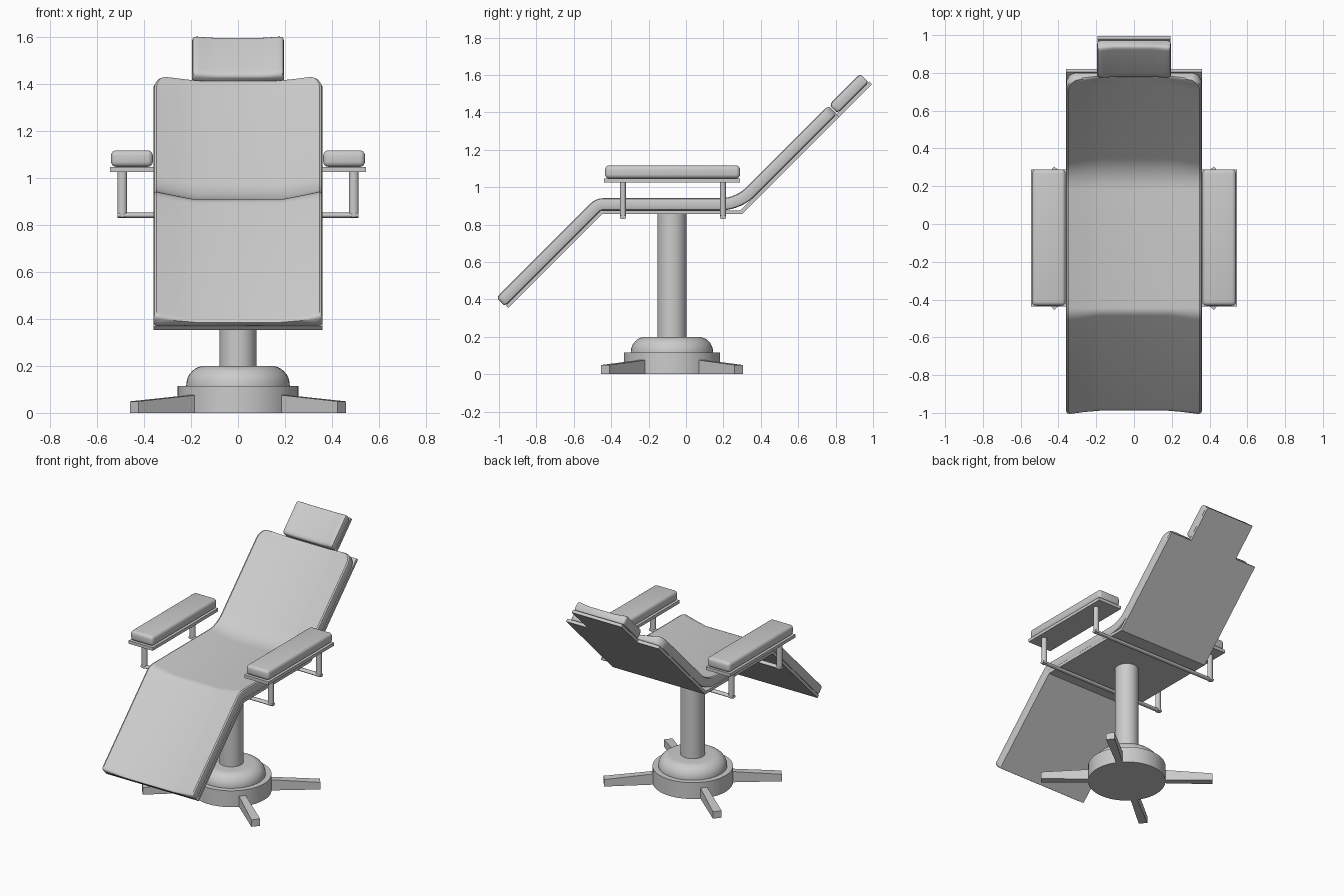
import bpy, bmesh
from math import sin, cos, tan, pi, radians
from mathutils import Matrix, Vector

if "Cube" in bpy.data.objects:
    bpy.data.objects.remove(bpy.data.objects["Cube"])

Q = pi / 4                      # foot and back panels both slope 45 degrees
S = sin(Q)
F = (-0.447, 0.856)             # underside corner seat/foot (y, z)
B = (0.30, 0.856)               # underside corner seat/back
CY = -0.075                     # pedestal centre in y


def finish(name, bm, smooth=True):
    bmesh.ops.recalc_face_normals(bm, faces=bm.faces[:])
    me = bpy.data.meshes.new(name)
    bm.to_mesh(me)
    bm.free()
    ob = bpy.data.objects.new(name, me)
    bpy.context.collection.objects.link(ob)
    if smooth:
        bpy.ops.object.select_all(action='DESELECT')
        ob.select_set(True)
        bpy.context.view_layer.objects.active = ob
        bpy.ops.object.shade_smooth_by_angle(angle=radians(35))
    return ob


def loft(name, rings, smooth=True):
    """Skin closed rings of points and cap both ends."""
    bm = bmesh.new()
    vs = [[bm.verts.new(p) for p in r] for r in rings]
    n = len(vs[0])
    for a, b in zip(vs, vs[1:]):
        for i in range(n):
            j = (i + 1) % n
            bm.faces.new((a[i], a[j], b[j], b[i]))
    bm.faces.new(vs[0])
    bm.faces.new(vs[-1])
    return finish(name, bm, smooth)


def prism(name, outline, w):
    return loft(name, [[(x, y, z) for y, z in outline] for x in (-w, w)], False)


def box(name, lo, hi, bevel=0.0):
    bm = bmesh.new()
    bmesh.ops.create_cube(bm, size=1)
    for v in bm.verts:
        v.co = [(l + h) / 2 + c * (h - l) for c, l, h in zip(v.co, lo, hi)]
    if bevel:
        bmesh.ops.bevel(bm, geom=bm.edges[:], offset=bevel, segments=4,
                        profile=0.5, affect='EDGES')
    return finish(name, bm, bevel > 0)


def lathe(name, profile, n=48):
    return loft(name, [[(r * cos(2 * pi * i / n), CY + r * sin(2 * pi * i / n), z)
                        for i in range(n)] for r, z in profile])


def at(corner, along, t, sgn=1):
    """Point on a sloped panel: distance along it and height above its underside."""
    return (corner[0] + S * (sgn * along - t), corner[1] + S * (sgn * along + t))


def section(w, edge, dip):
    """Cushion cross-section with raised sides and a lower middle."""
    half = [(w * 0.5, dip), (w * 0.7, dip + (edge - dip) * 0.4),
            (w - 0.03, edge - (edge - dip) * 0.12), (w - 0.013, edge),
            (w - 0.004, edge - 0.004), (w, edge - 0.015), (w, 0.014),
            (w - 0.004, 0.004), (w - 0.014, 0)]
    return [(0, dip)] + half + [(0, 0)] + [(-x, h) for x, h in reversed(half)]


def cushion(name, rows, edge, dip):
    rings = []
    for (y, z), a, w, k in rows:
        mid = edge * 0.4
        pts = [(x, mid + (h - mid) * k) for x, h in section(w, edge, dip)]
        rings.append([(x, y - sin(a) * h, z + cos(a) * h) for x, h in pts])
    return loft(name, rings)


def arc(corner, length, a0, a1, n):
    """Fillet rows round a corner of the cushion path."""
    r = length / tan(abs(a1 - a0) / 2)
    s = 1 if a1 > a0 else -1
    y, z = corner[0] - length * cos(a0), corner[1] - length * sin(a0)
    cy, cz = y - s * r * sin(a0), z + s * r * cos(a0)
    out = []
    for i in range(n + 1):
        a = a0 + (a1 - a0) * i / n
        out.append(((cy + s * r * sin(a), cz - s * r * cos(a)), a, 0.36, 1))
    return out


# Long cushion: foot, seat and back in one sweep
T = 0.02
rows = [(at(F, d, T, -1), Q, w, k) for d, w, k in
        [(0.716, 0.348, 0.6), (0.711, 0.355, 0.86), (0.703, 0.359, 0.97), (0.69, 0.36, 1)]]
rows += arc((F[0] - 0.414 * T, F[1] + T), 0.012, Q, 0, 4)
rows += arc((B[0] - 0.414 * T, B[1] + T), 0.11, 0, Q, 10)
rows += [(at(B, d, T), Q, w, k) for d, w, k in
         [(0.66, 0.36, 1), (0.685, 0.357, 1), (0.705, 0.349, 1), (0.72, 0.337, 0.97),
          (0.731, 0.322, 0.85), (0.736, 0.308, 0.6)]]
cushion("body_cushion", rows, 0.065, 0.031)

# Headrest cushion
rows = [(at(B, d, T), Q, w, k) for d, w, k in
        [(0.742, 0.186, 0.55), (0.747, 0.192, 0.8), (0.757, 0.195, 0.95), (0.775, 0.195, 1),
         (0.955, 0.195, 1), (0.967, 0.194, 0.95), (0.974, 0.19, 0.8), (0.977, 0.185, 0.6)]]
cushion("headrest_cushion", rows, 0.065, 0.056)

# Backing plates
up = 0.414 * T
prism("body_plate", [at(F, 0.711, 0, -1), F, B, at(B, 0.735, 0), at(B, 0.735, T),
                     (B[0] - up, B[1] + T), (F[0] - up, F[1] + T), at(F, 0.711, T, -1)], 0.36)
prism("headrest_plate", [at(B, 0.70, 0), at(B, 0.982, 0), at(B, 0.982, T), at(B, 0.70, T)], 0.193)


# Armrests with posts, and rods running across under the seat
def tube(name, centre, rad, length, axis):
    bm = bmesh.new()
    bmesh.ops.create_cone(bm, cap_ends=True, segments=16, radius1=1, radius2=1, depth=length)
    m = Matrix.Diagonal((rad[0], rad[1], 1, 1))
    if axis == 'X':
        m = Matrix.Rotation(pi / 2, 4, 'Y') @ m
    bm.transform(Matrix.Translation(Vector(centre)) @ m)
    return finish(name, bm)


for side, s in (("left", -1), ("right", 1)):
    def span(a, b):
        return sorted((s * a, s * b))
    x0, x1 = span(0.362, 0.54)
    box(side + "_arm_pad", (x0, -0.433, 1.046), (x1, 0.289, 1.116), 0.022)
    x0, x1 = span(0.357, 0.545)
    box(side + "_arm_plate", (x0, -0.438, 1.024), (x1, 0.289, 1.046))
    for end, y in (("front", -0.337), ("back", 0.198)):
        tube(f"{side}_{end}_arm_post", (s * 0.492, y, 0.93), (0.02, 0.0165), 0.196, 'Z')
for end, y in (("front", -0.337), ("back", 0.198)):
    tube(end + "_cross_rod", (0, y, 0.84), (0.011, 0.0165), 1.024, 'X')

# Pedestal
lathe("column", [(0.078, 0.18), (0.078, 0.858)])
dome = [(0.22, 0.1)] + [(0.14 + 0.08 * cos(i * pi / 16), 0.118 + 0.082 * sin(i * pi / 16))
                        for i in range(9)]
lathe("base_dome", dome)
lathe("base_disc", [(0.257, 0), (0.257, 0.115)])

# Four tapered feet
for i, a in enumerate((39, 141, 219, 321)):
    a = radians(a)
    rings = []
    for r, w, h in ((0.2, 0.021, 0.08), (0.568, 0.029, 0.049)):
        rings.append([(r * cos(a) - o * sin(a), CY + r * sin(a) + o * cos(a), z)
                      for o, z in ((-w, 0), (w, 0), (w, h), (-w, h))])
    loft(f"base_foot_{i + 1}", rings, False)
